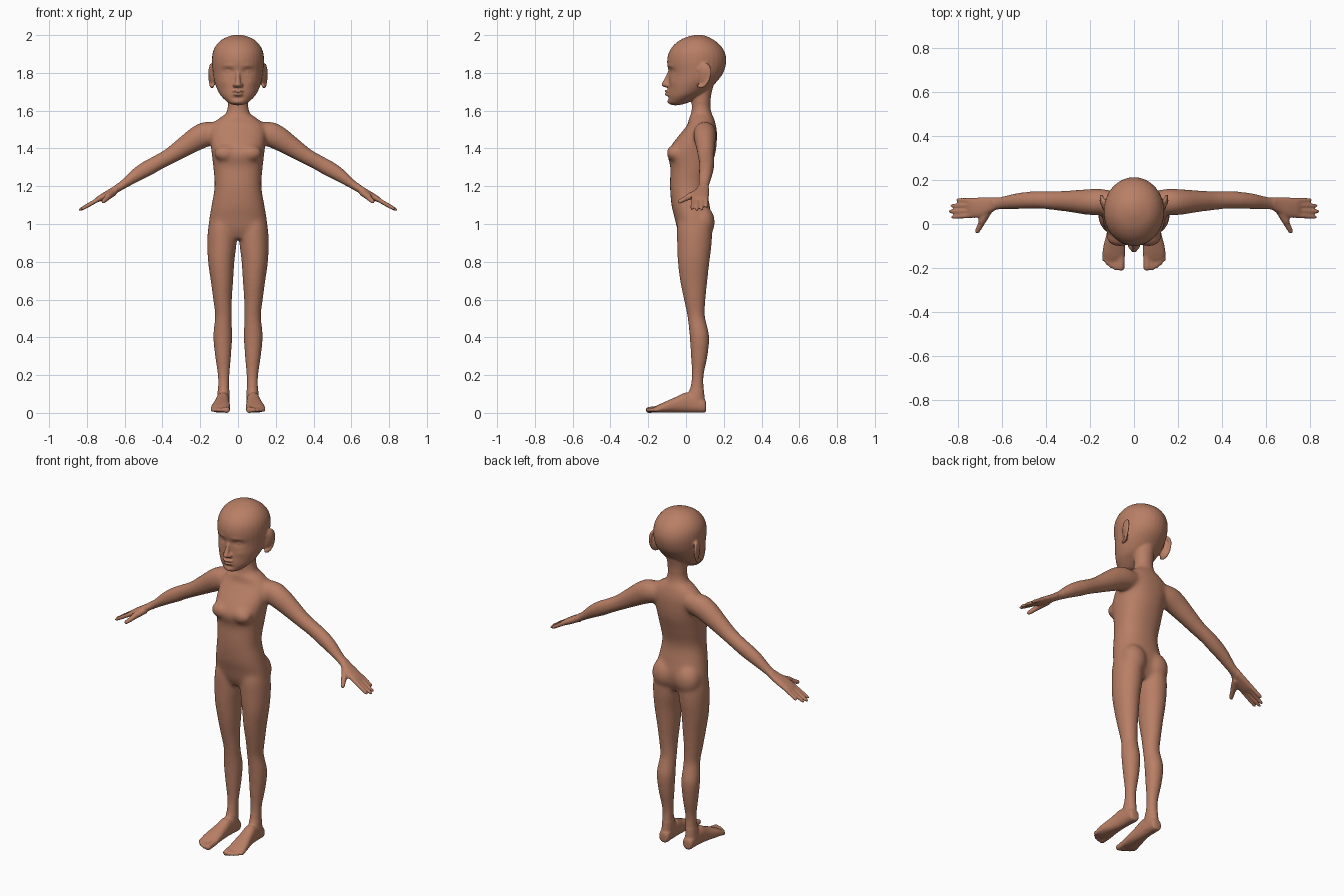
import bpy, bmesh, math
from mathutils import Vector, Matrix

X, Y, Z = Vector((1, 0, 0)), Vector((0, 1, 0)), Vector((0, 0, 1))
skin_mat = bpy.data.materials.new("warm brown skin")
skin_mat.diffuse_color = (0.48, 0.21, 0.13, 1)
bm = bmesh.new()


def spline(keys, steps=5):
    """Catmull-Rom through tuples of numbers."""
    out = []
    for i in range(len(keys) - 1):
        p = [keys[max(0, min(len(keys) - 1, i + k))] for k in (-1, 0, 1, 2)]
        for s in range(steps):
            t = s / steps
            out.append([0.5 * (2 * b + (c - a) * t + (2 * a - 5 * b + 4 * c - d) * t * t
                               + (3 * b - a - 3 * c + d) * t ** 3) for a, b, c, d in zip(*p)])
    return out + [list(keys[-1])]


def tube(keys, u, v, both=True, power=1.0, n=32):
    """Loft of elliptical rings; key = centre x, y, z, radius along u, radius along v."""
    for side in ((1, -1) if both else (1,)):
        prev = None
        for cx, cy, cz, ru, rv in spline(keys):
            ring = []
            for i in range(n):
                a = 2 * math.pi * i / n
                c, s = math.cos(a), math.sin(a)
                p = Vector((cx, cy, cz)) + u * ru * math.copysign(abs(c) ** power, c) \
                    + v * rv * math.copysign(abs(s) ** power, s)
                ring.append(bm.verts.new((p.x * side, p.y, p.z)))
            if prev is None:
                bm.faces.new(ring[::-1])
            else:
                for i in range(n):
                    j = (i + 1) % n
                    bm.faces.new((prev[i], prev[j], ring[j], ring[i]))
            prev = ring
        bm.faces.new(prev)


def upright(rows, both=False, power=1.0):
    """Vertical loft; row = z, centre x, half width, front y, back y."""
    tube([(cx, (f + b) / 2, z, w, (b - f) / 2) for z, cx, w, f, b in rows], X, Y, both, power)


def ball(c, r, both=True, rot=(0, 0, 0)):
    for side in ((1, -1) if both else (1,)):
        m = Matrix.Translation((c[0] * side, c[1], c[2])) \
            @ Matrix.Rotation(rot[2] * side, 4, 'Z') @ Matrix.Rotation(rot[0], 4, 'X') \
            @ Matrix.Rotation(rot[1] * side, 4, 'Y') @ Matrix.Diagonal((*r, 1))
        bmesh.ops.create_uvsphere(bm, u_segments=24, v_segments=16, radius=1, matrix=m)


def digit(a, b, r0, r1):
    """Finger, thumb or toe with rounded end."""
    a, b = Vector(a), Vector(b)
    d = (b - a).normalized()
    u = d.cross(Z).normalized()
    tube([(*a.lerp(b, t), r, r) for t, r in
          ((0, r0), (.5, (r0 + r1) / 2), (.85, r1), (.95, r1 * .75), (1, r1 * .25))], u, u.cross(d), n=14)


# head and neck
upright([(1.628, 0, .02, -.08, -.04), (1.637, 0, .045, -.092, .0), (1.67, 0, .083, -.096, .06),
         (1.70, 0, .104, -.096, .11), (1.75, 0, .124, -.092, .16), (1.80, 0, .133, -.092, .197),
         (1.86, 0, .138, -.1, .213), (1.91, 0, .133, -.09, .205), (1.95, 0, .113, -.062, .178),
         (1.98, 0, .08, -.02, .138), (1.997, 0, .036, .03, .1), (2.001, 0, .008, .06, .07)])
upright([(1.75, 0, .06, .03, .15), (1.68, 0, .055, .03, .133), (1.62, 0, .055, .03, .13),
         (1.58, 0, .066, .025, .138), (1.53, 0, .09, .01, .15)])
# nose, lips
tube([(0, -.09, 1.805, .01, .008), (0, -.099, 1.775, .011, .012), (0, -.108, 1.75, .014, .017),
      (0, -.11, 1.735, .018, .021), (0, -.103, 1.724, .014, .012)], X, Y, False)
ball((.017, -.099, 1.735), (.012, .014, .011))
ball((0, -.097, 1.703), (.03, .017, .008), False)
ball((0, -.096, 1.687), (.026, .018, .008), False)
# ears: thin bowl with a raised rim
ball((.137, .088, 1.785), (.012, .032, .055), True, (-.2, .1, -.45))
for k in range(18):
    a = math.radians(-110 + k * 15)
    y, z = .034 * math.cos(a), .058 * math.sin(a)
    ball((.139 + .3 * max(y, -.02), .09 + y + .2 * z, 1.785 + z), (.009, .009, .01))

# torso
upright([(1.585, 0, .06, .03, .135), (1.56, 0, .1, .015, .148), (1.53, 0, .135, .01, .157),
         (1.49, 0, .148, -.02, .164), (1.43, 0, .146, -.068, .163), (1.38, 0, .14, -.096, .157),
         (1.345, 0, .136, -.094, .148), (1.30, 0, .131, -.083, .135), (1.2, 0, .124, -.085, .112),
         (1.1, 0, .14, -.077, .125), (1.03, 0, .152, -.06, .135), (.97, 0, .154, -.045, .125),
         (.92, 0, .12, -.02, .1)], power=.88)
ball((.066, -.06, 1.375), (.06, .043, .045))
# buttocks and legs
ball((.075, .085, 1.01), (.075, .068, .09))
upright([(1.06, .085, .055, -.03, .11), (.98, .084, .074, -.048, .135), (.9, .085, .078, -.048, .137),
         (.8, .089, .07, -.044, .125), (.7, .085, .06, -.032, .114), (.6, .082, .05, -.012, .104),
         (.52, .077, .045, .005, .1), (.47, .079, .047, .012, .11), (.4, .081, .051, .019, .124),
         (.3, .079, .043, .025, .115), (.2, .076, .032, .03, .095), (.13, .076, .031, .02, .095),
         (.07, .078, .033, .0, .1), (.02, .078, .03, .0, .1)], True)
# feet
tube([(.078, .107, .035, .012, .018), (.078, .098, .037, .03, .034), (.079, .05, .05, .033, .047),
      (.081, 0, .056, .036, .053), (.085, -.05, .045, .041, .042), (.09, -.1, .034, .049, .031),
      (.092, -.14, .025, .051, .022), (.092, -.165, .02, .04, .014)], X, Z, True, .85)
for x, x2, tip, r in ((.058, .06, -.213, .018), (.083, .083, -.212, .013), (.102, .103, -.202, .012),
                      (.119, .121, -.188, .012), (.133, .135, -.17, .012)):
    digit((x, -.13, .024), (x2, tip, .015), r, r * .92)

# arms
down = Vector((.82, 0, -.57)).normalized()
across = Vector((.57, 0, .82)).normalized()
tube([(.09, .1, 1.495, .05, .055), (.15, .1, 1.482, .06, .069), (.21, .1, 1.456, .059, .065),
      (.28, .103, 1.412, .051, .055), (.36, .106, 1.36, .044, .044), (.43, .11, 1.322, .041, .042),
      (.48, .108, 1.294, .04, .043), (.54, .103, 1.258, .037, .037), (.6, .096, 1.214, .031, .026),
      (.65, .09, 1.18, .03, .02)], Y, across)
# hands
tube([(.61, .096, 1.206, .028, .022), (.65, .087, 1.181, .035, .02), (.69, .077, 1.158, .045, .019),
      (.73, .073, 1.136, .046, .016), (.752, .073, 1.124, .041, .011)], Y, across, True, .85)
for y, y2, x2, z2 in ((.107, .109, .808, 1.089), (.085, .083, .836, 1.074),
                      (.061, .057, .844, 1.071), (.04, .031, .832, 1.077)):
    digit((.73, y, 1.136), (x2, y2, z2), .0125, .0098)
digit((.66, .07, 1.168), (.698, .0, 1.138), .021, .017)
digit((.685, .02, 1.146), (.718, -.042, 1.114), .016, .0115)

bmesh.ops.recalc_face_normals(bm, faces=bm.faces)
raw = bpy.data.meshes.new("body_parts")
bm.to_mesh(raw)
bm.free()

# fuse everything into one skin
body = bpy.data.objects.new("body", raw)
bpy.context.collection.objects.link(body)
mod = body.modifiers.new("fuse", 'REMESH')
mod.mode, mod.voxel_size = 'VOXEL', 0.0055
deps = bpy.context.evaluated_depsgraph_get()
mesh = bpy.data.meshes.new_from_object(body.evaluated_get(deps))
body.modifiers.clear()
body.data = mesh

# soften: strongly on trunk and limbs, lightly on face, hands and feet
bm = bmesh.new()
bm.from_mesh(mesh)
soft = [v for v in bm.verts if .12 < v.co.z < 1.64 and abs(v.co.x) < .64]
for group, count in ((list(bm.verts), 3), (soft, 28)):
    for _ in range(count):
        bmesh.ops.smooth_vert(bm, verts=group, factor=.5, use_axis_x=True, use_axis_y=True, use_axis_z=True)

# sculpt face: x, z, width, height, push along y
dents = [(.053, 1.808, .026, .015, .014), (.055, 1.806, .017, .010, -.010), (.055, 1.803, .018, .0025, .004),
         (.05, 1.838, .03, .010, -.003), (0, 1.695, .024, .003, .006), (0, 1.667, .03, .007, .005),
         (.07, 1.75, .025, .022, -.004), (0, 1.645, .025, .012, -.004)]
for v in bm.verts:
    if v.co.z > 1.6 and v.co.y < .0:
        x, z = abs(v.co.x), v.co.z
        v.co.y += sum(d * math.exp(-((x - cx) / w) ** 2 - ((z - cz) / h) ** 2) for cx, cz, w, h, d in dents)
# stand on the ground
low = min(v.co.z for v in bm.verts)
for v in bm.verts:
    v.co.z -= low * max(0, 1 - v.co.z / .3)
bm.to_mesh(mesh)
bm.free()
mesh.materials.clear()
mesh.materials.append(skin_mat)
for p in mesh.polygons:
    p.material_index = 0
    p.use_smooth = True
bpy.data.meshes.remove(raw)
